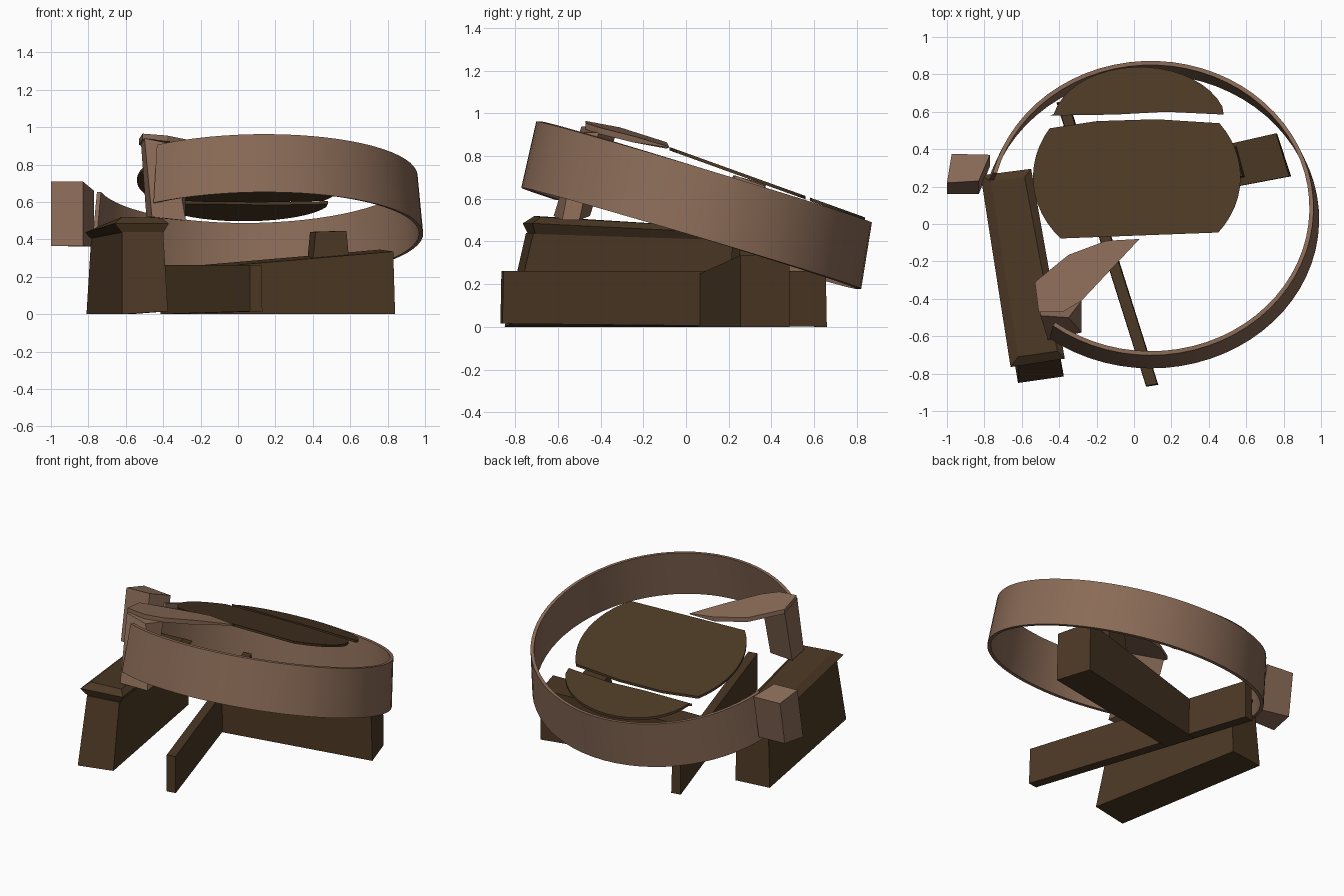
import bpy, bmesh, math


def material(name, rgb):
    m = bpy.data.materials.new(name)
    m.diffuse_color = (*rgb, 1)
    return m


DARK = material("dark wood", (0.072, 0.040, 0.018))
LIGHT = material("light brown band", (0.255, 0.147, 0.095))


def build(name, verts, faces, mat):
    me = bpy.data.meshes.new(name)
    me.from_pydata(verts, [], faces)
    bm = bmesh.new()
    bm.from_mesh(me)
    bmesh.ops.recalc_face_normals(bm, faces=bm.faces[:])
    bm.to_mesh(me)
    bm.free()
    me.materials.append(mat)
    ob = bpy.data.objects.new(name, me)
    bpy.context.collection.objects.link(ob)
    return ob


def loft(name, rings, mat, closed=False):
    """Skin matching outlines, capping both ends."""
    n, k = len(rings[0]), len(rings)
    verts = [v for r in rings for v in r]
    faces = [(i * n + j, i * n + (j + 1) % n, (i + 1) * n + (j + 1) % n, (i + 1) * n + j)
             for i in range(k - 1) for j in range(n)]
    faces += [tuple(range(n)), tuple(range((k - 1) * n, k * n))]
    return build(name, verts, faces, mat)


# Tilted open hoop, slightly wider at its lower rim
def hoop_section(a):
    c, s = math.cos(a), math.sin(a)
    out = []
    for t, top in ((0, 1), (0, 0), (0.022, 0), (0.022, 1)):
        if top:
            p = (0.09 + (0.87 - t) * c, 0.085 + (0.787 - t) * s, 0.725 - 0.237 * s + 0.015 * c)
        else:
            p = (0.09 + (0.90 - t) * c, 0.025 + (0.797 - t) * s, 0.415 - 0.237 * s + 0.015 * c)
        out.append(p)
    return out


START, END, SEG = math.radians(-127), math.radians(166), 56
hoop = loft("hoop", [hoop_section(START + (END - START) * i / SEG) for i in range(SEG + 1)], LIGHT)
bpy.context.view_layer.objects.active = hoop
hoop.select_set(True)
bpy.ops.object.shade_smooth_by_angle(angle=math.radians(35))

# Folded lugs at the two hoop ends
loft("left_lug", [
    [(-1.0, 0.16, 0.365), (-0.83, 0.16, 0.365), (-0.77, 0.31, 0.36), (-0.98, 0.33, 0.38)],
    [(-1.0, 0.22, 0.71), (-0.83, 0.23, 0.71), (-0.77, 0.37, 0.66), (-0.975, 0.375, 0.67)],
], LIGHT)
loft("front_lug", [
    [(-0.46, -0.62, 0.52), (-0.28, -0.58, 0.50), (-0.29, -0.50, 0.50), (-0.49, -0.45, 0.52)],
    [(-0.50, -0.49, 0.94), (-0.35, -0.50, 0.91), (-0.28, -0.41, 0.91), (-0.52, -0.32, 0.93)],
], LIGHT)

# Bent pointed strip reaching over the lid
tip = [(-0.51, -0.47, 0.965), (-0.38, -0.47, 0.955), (-0.28, -0.41, 0.935), (-0.13, -0.25, 0.895),
       (0.03, -0.08, 0.845), (-0.15, -0.09, 0.865), (-0.35, -0.165, 0.885), (-0.53, -0.31, 0.935)]
loft("pointed_strip", [[(x, y, z - (0.005 if x > 0 else 0.03)) for x, y, z in tip], tip], LIGHT)


# Two pieces of the split, tilted round lid
def lid(name, outline):
    z = lambda y: 0.815 - 0.36 * y
    loft(name, [[(x, y, z(y) - 0.016) for x, y in outline],
                [(x, y, z(y)) for x, y in outline]], DARK)


def arc(cx, cy, rx, ry, a0, a1, n=12):
    return [(cx + rx * math.cos(math.radians(a0 + (a1 - a0) * i / n)),
             cy + ry * math.sin(math.radians(a0 + (a1 - a0) * i / n))) for i in range(n + 1)]


lid("lid_main", arc(0.01, 0.25, 0.56, 0.48, -38, 37) + [(0.12, 0.56), (-0.2, 0.55)]
    + arc(0.01, 0.25, 0.55, 0.48, 147, 223))
lid("lid_offcut", [(-0.45, 0.58), (-0.1, 0.585), (0.17, 0.60), (0.48, 0.585)]
    + arc(0.03, 0.52, 0.47, 0.32, 20, 168, 18))

# Heavy left beam with a flared cap
loft("left_beam", [
    [(-0.62, -0.85, 0.0), (-0.375, -0.815, 0.015), (-0.57, 0.28, 0.0), (-0.81, 0.25, 0.0)],
    [(-0.62, -0.75, 0.44), (-0.40, -0.715, 0.44), (-0.57, 0.26, 0.41), (-0.785, 0.23, 0.41)],
], DARK)
loft("left_beam_cap", [
    [(-0.62, -0.74, 0.435), (-0.40, -0.705, 0.435), (-0.57, 0.26, 0.405), (-0.785, 0.23, 0.405)],
    [(-0.66, -0.765, 0.485), (-0.37, -0.72, 0.485), (-0.55, 0.295, 0.435), (-0.82, 0.26, 0.435)],
    [(-0.62, -0.71, 0.52), (-0.41, -0.68, 0.515), (-0.585, 0.25, 0.46), (-0.765, 0.23, 0.46)],
], DARK)

# Thin plank on edge through the middle
loft("thin_plank", [
    [(0.065, -0.87, 0.015), (0.13, -0.86, 0.015), (-0.35, 0.66, 0.0), (-0.415, 0.65, 0.0)],
    [(0.065, -0.865, 0.262), (0.125, -0.855, 0.262), (-0.355, 0.655, 0.262), (-0.41, 0.645, 0.262)],
], DARK)

# Right beam, rising towards its outer end, with a small block on top
loft("right_beam", [
    [(-0.22, 0.055, 0.0), (0.84, 0.255, 0.0), (0.765, 0.485, 0.0), (-0.28, 0.25, 0.0)],
    [(-0.22, 0.055, 0.245), (0.83, 0.255, 0.335), (0.76, 0.485, 0.345), (-0.28, 0.25, 0.255)],
], DARK)
loft("right_block", [
    [(0.40, 0.21, 0.28), (0.595, 0.25, 0.28), (0.55, 0.42, 0.28), (0.37, 0.38, 0.28)],
    [(0.415, 0.22, 0.44), (0.58, 0.255, 0.445), (0.54, 0.40, 0.445), (0.385, 0.37, 0.44)],
], DARK)
